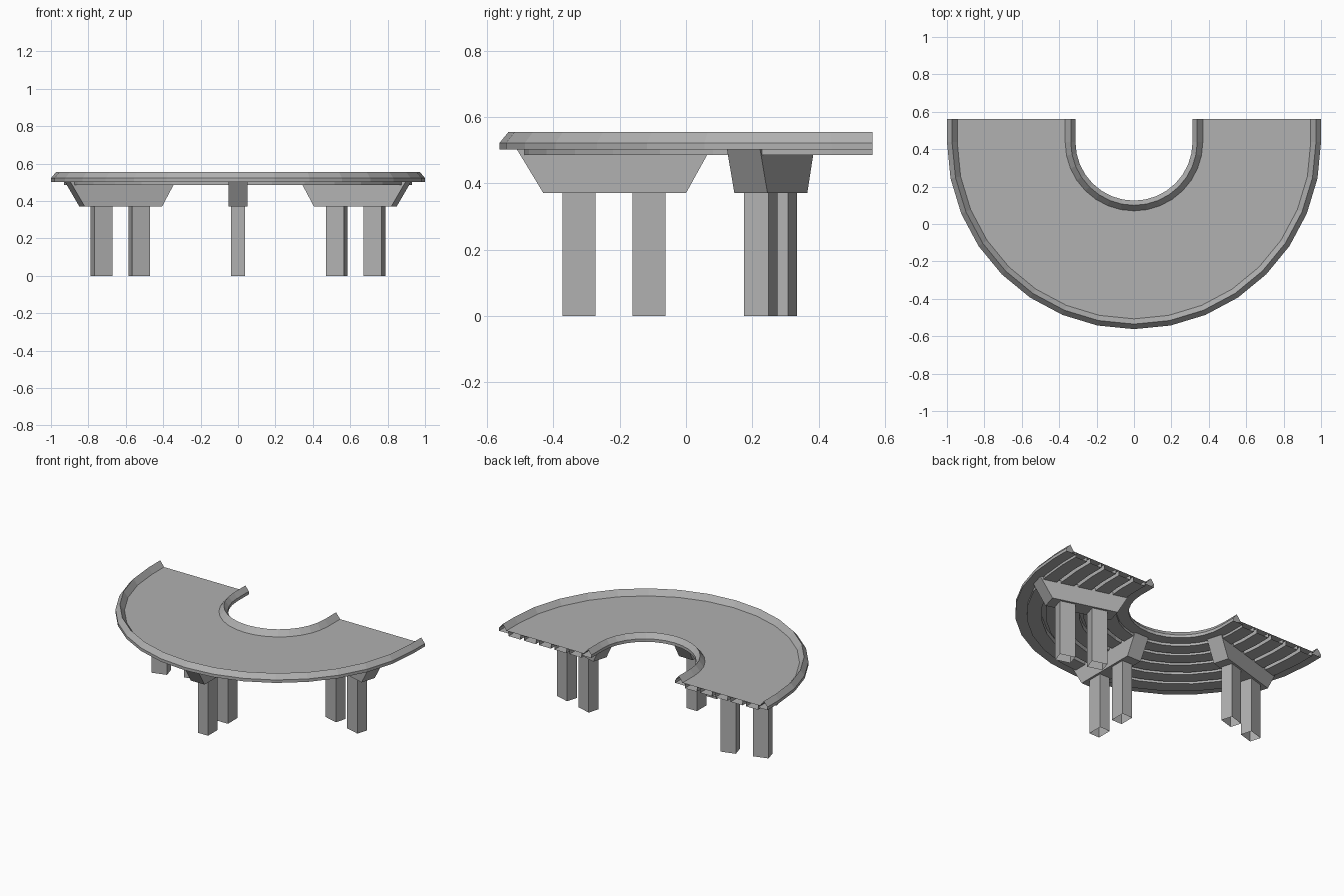
import bpy, bmesh, math
from mathutils import Matrix, Vector

if "Cube" in bpy.data.objects:
    bpy.data.objects.remove(bpy.data.objects["Cube"])

CY, END, N = 0.438, 0.562, 16      # arc centre, straight end, arc segments

GREY = bpy.data.materials.new("dark_grey")
GREY.diffuse_color = (0.44, 0.44, 0.44, 1)
GREY.use_nodes = True
GREY.node_tree.nodes["Principled BSDF"].inputs["Base Color"].default_value = GREY.diffuse_color


def finish(name, bm):
    me = bpy.data.meshes.new(name)
    bm.to_mesh(me)
    bm.free()
    me.materials.append(GREY)
    ob = bpy.data.objects.new(name, me)
    bpy.context.collection.objects.link(ob)


def sweep(name, profile):
    """Sweep (radius, z) points round the half turn, with short straight ends."""
    path = [(-1, 0, END)]
    for i in range(N + 1):
        a = math.pi + math.pi * i / N
        path.append((math.cos(a), math.sin(a), CY))
    path.append((1, 0, END))
    bm = bmesh.new()
    rings = [[bm.verts.new((r * c, y + r * s, z)) for r, z in profile]
             for c, s, y in path]
    for a, b in zip(rings, rings[1:]):
        for j in range(len(profile) - 1):
            bm.faces.new((a[j], b[j], b[j + 1], a[j + 1])[::-1])
    return finish(name, bm)


# Road surface with raised kerbs, open underneath
sweep("road_deck", [(0.385, 0.502), (0.313, 0.502), (0.313, 0.522), (0.338, 0.555),
                    (0.368, 0.517), (0.945, 0.517), (0.973, 0.555), (1.0, 0.522),
                    (1.0, 0.502), (0.93, 0.502)][::-1])

# Curved planks under the road
COUNT, R0, R1, GAP = 5, 0.385, 0.93, 0.025
W = (R1 - R0 - GAP * (COUNT - 1)) / COUNT
for i in range(COUNT):
    r = R0 + i * (W + GAP)
    sweep(f"under_plank_{i + 1}", [(r, 0.517), (r, 0.485), (r + W, 0.485), (r + W, 0.517)][::-1])


def prism(name, bottom, top, z0, z1, half, angle, open_bottom):
    """Radial block: (r_in, r_out) at z0 and z1, turned about the arc centre."""
    bm = bmesh.new()
    pts = [(bottom[0], z0), (bottom[1], z0), (top[1], z1), (top[0], z1)]
    a = [bm.verts.new((r, -half, z)) for r, z in pts]
    b = [bm.verts.new((r, half, z)) for r, z in pts]
    bm.faces.new(a)
    bm.faces.new(b[::-1])
    for j in ((1, 3) if open_bottom else (0, 1, 3)):
        k = (j + 1) % 4
        bm.faces.new((a[k], a[j], b[j], b[k]))
    bm.transform(Matrix.Translation(Vector((0, CY, 0))) @ Matrix.Rotation(math.radians(angle), 4, 'Z'))
    finish(name, bm)


# Three supports: tapered crossbeam and two square hollow legs each
for side, ang in (("left", 180 + 16.2), ("middle", 270), ("right", -16.2)):
    prism(f"{side}_crossbeam", (0.438, 0.868), (0.365, 0.948), 0.37, 0.502, 0.052, ang, False)
    for leg, r in (("inner", 0.55), ("outer", 0.761)):
        prism(f"{side}_{leg}_leg", (r - 0.05, r + 0.05), (r - 0.05, r + 0.05),
              0, 0.37, 0.038, ang, True)
